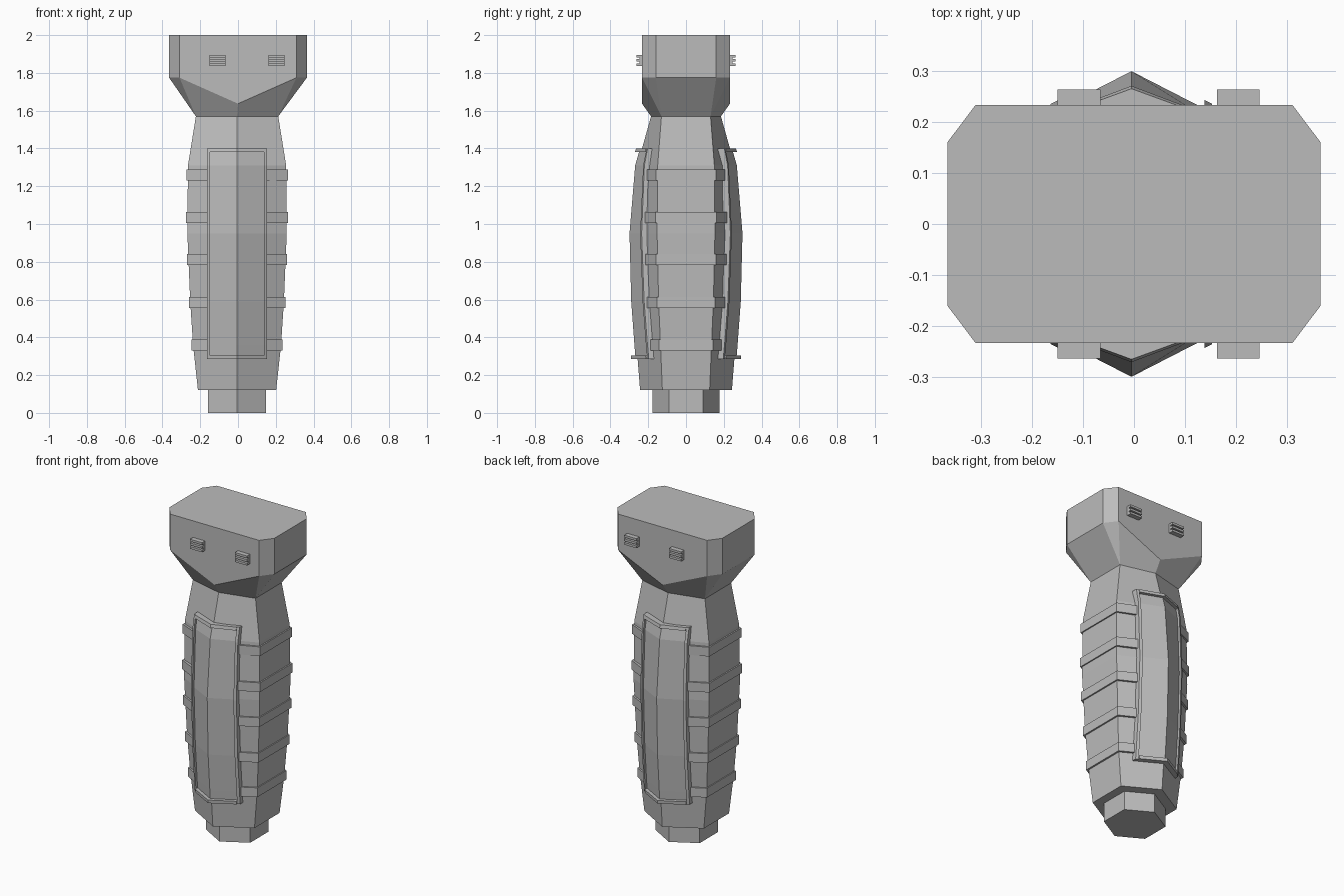
import bpy
import bmesh

cube = bpy.data.objects.get("Cube")
if cube:
    bpy.data.objects.remove(cube, do_unlink=True)

grey = bpy.data.materials.new("mid grey")
grey.use_nodes = True
COLOR = (0.5, 0.5, 0.5, 1)
grey.diffuse_color = COLOR
grey.node_tree.nodes["Principled BSDF"].inputs["Base Color"].default_value = COLOR

SHIFT = -0.005  # the grip sits slightly off centre
# Grip profile: height, half width, flat side half depth, ridge depth
LEVELS = [(0.12, 0.207, 0.125, 0.243), (0.36, 0.233, 0.135, 0.262),
          (0.59, 0.248, 0.145, 0.279), (0.95, 0.263, 0.153, 0.288),
          (1.31, 0.26, 0.15, 0.258), (1.57, 0.218, 0.13, 0.185)]


def finish(name, bm):
    bmesh.ops.recalc_face_normals(bm, faces=bm.faces)
    mesh = bpy.data.meshes.new(name)
    bm.to_mesh(mesh)
    bm.free()
    mesh.materials.append(grey)
    obj = bpy.data.objects.new(name, mesh)
    bpy.context.collection.objects.link(obj)
    return obj


def loft(name, loops):
    """Skin matching closed loops and cap both ends."""
    bm = bmesh.new()
    rings = [[bm.verts.new(p) for p in loop] for loop in loops]
    n = len(rings[0])
    for a, b in zip(rings, rings[1:]):
        for i in range(n):
            j = (i + 1) % n
            bm.faces.new((a[i], a[j], b[j], b[i]))
    bm.faces.new(rings[0])
    bm.faces.new(rings[-1])
    return finish(name, bm)


def section(z):
    for a, b in zip(LEVELS, LEVELS[1:]):
        if z <= b[0]:
            t = (z - a[0]) / (b[0] - a[0])
            return [p + (q - p) * t for p, q in zip(a[1:], b[1:])]
    return LEVELS[-1][1:]


def hexagon(z, w, s, r):
    pts = [(0, -r), (w, -s), (w, s), (0, r), (-w, s), (-w, -s)]
    return [(x + SHIFT, y, z) for x, y in pts]


def depth(x, z):
    w, s, r = section(z)
    return r + (s - r) * abs(x) / w


def shell(name, xs, z0, z1, proud, side):
    """Raised strip that follows the front or back of the grip."""
    zs = [z0] + [l[0] for l in LEVELS if z0 < l[0] < z1] + [z1]
    loops = []
    for z in zs:
        outer = [(x + SHIFT, side * (depth(x, z) + proud), z) for x in xs]
        inner = [(x + SHIFT, side * (depth(x, z) - 0.012), z) for x in reversed(xs)]
        loops.append(outer + inner)
    loft(name, loops)


def box(name, x0, x1, y0, y1, z0, z1):
    loft(name, [[(x0, y0, z), (x1, y0, z), (x1, y1, z), (x0, y1, z)] for z in (z0, z1)])


# Grip body and foot
loft("grip_body", [hexagon(*level) for level in LEVELS])
loft("foot", [hexagon(z, 0.153, 0.09, 0.177) for z in (0, 0.13)])

# Panels and their raised frames on the front and back
IN, OUT = 0.143, 0.158
for side, label in ((-1, "front"), (1, "back")):
    shell(label + "_panel", [-IN, 0, IN], 0.305, 1.38, 0.011, side)
    shell(label + "_frame_right", [-OUT, -IN], 0.285, 1.4, 0.028, side)
    shell(label + "_frame_left", [IN, OUT], 0.285, 1.4, 0.028, side)
    shell(label + "_frame_top", [-IN, 0, IN], 1.38, 1.4, 0.032, side)
    shell(label + "_frame_bottom", [-IN, 0, IN], 0.285, 0.305, 0.035, side)

# Raised bands wrapping each side between the frames
for number, z in enumerate((0.36, 0.585, 0.813, 1.035, 1.26)):
    for side, label in ((-1, "right"), (1, "left")):
        loops = []
        for h in (z - 0.029, z + 0.029):
            w, s, r = section(z)
            x, y = w + 0.008, s + 0.009
            e = depth(0.15, z) + 0.013
            pts = [(0.15, -e), (x, -y), (x, y), (0.15, e)]
            loops.append([(side * px + SHIFT, py, h) for px, py in pts])
        loft(f"{label}_band_{number + 1}", loops)

# Head block with chamfered corners, V-shaped front and tapered neck
bm = bmesh.new()
quarter = [(0.31, -0.233), (0.365, -0.16)]
outline = quarter + [(x, -y) for x, y in reversed(quarter)]
outline += [(-x, -y) for x, y in outline]
top = [bm.verts.new((x, y, 2)) for x, y in outline]
low = [bm.verts.new((x, y, 1.775)) for x, y in outline]
neck = [bm.verts.new(p) for p in hexagon(1.57, *section(1.57))]
tip_front = bm.verts.new((0, -0.233, 1.637))
tip_back = bm.verts.new((0, 0.233, 1.637))
bm.faces.new(top)
bm.faces.new(neck)
for i in (0, 1, 2, 4, 5, 6):
    bm.faces.new((top[i], top[i + 1], low[i + 1], low[i]))
bm.faces.new((top[7], top[0], low[0], tip_front, low[7]))
bm.faces.new((top[3], top[4], low[4], tip_back, low[3]))
for a, b, n in ((0, 1, 1), (2, 3, 2), (4, 5, 4), (6, 7, 5)):
    bm.faces.new((low[a], low[b], neck[n]))
for a, b, n, m in ((1, 2, 2, 1), (5, 6, 5, 4)):
    bm.faces.new((low[a], low[b], neck[n], neck[m]))
for tip, a, n, m in ((tip_front, 0, 1, 0), (tip_front, 7, 5, 0),
                     (tip_back, 3, 2, 3), (tip_back, 4, 4, 3)):
    bm.faces.new((tip, low[a], neck[n], neck[m]))
finish("head", bm)

# Small ribbed clips on the front and back of the head
for side, label in ((-1, "front"), (1, "back")):
    for x, hand in ((-0.108, "right"), (0.204, "left")):
        name = f"{label}_{hand}_clip"
        y0, y1, y2 = side * 0.225, side * 0.247, side * 0.263
        box(name + "_base", x - 0.042, x + 0.042, y0, y1, 1.836, 1.896)
        for k in range(3):
            z = 1.843 + k * 0.023
            box(f"{name}_rib_{k + 1}", x - 0.042, x + 0.042, y0, y2, z - 0.007, z + 0.007)
